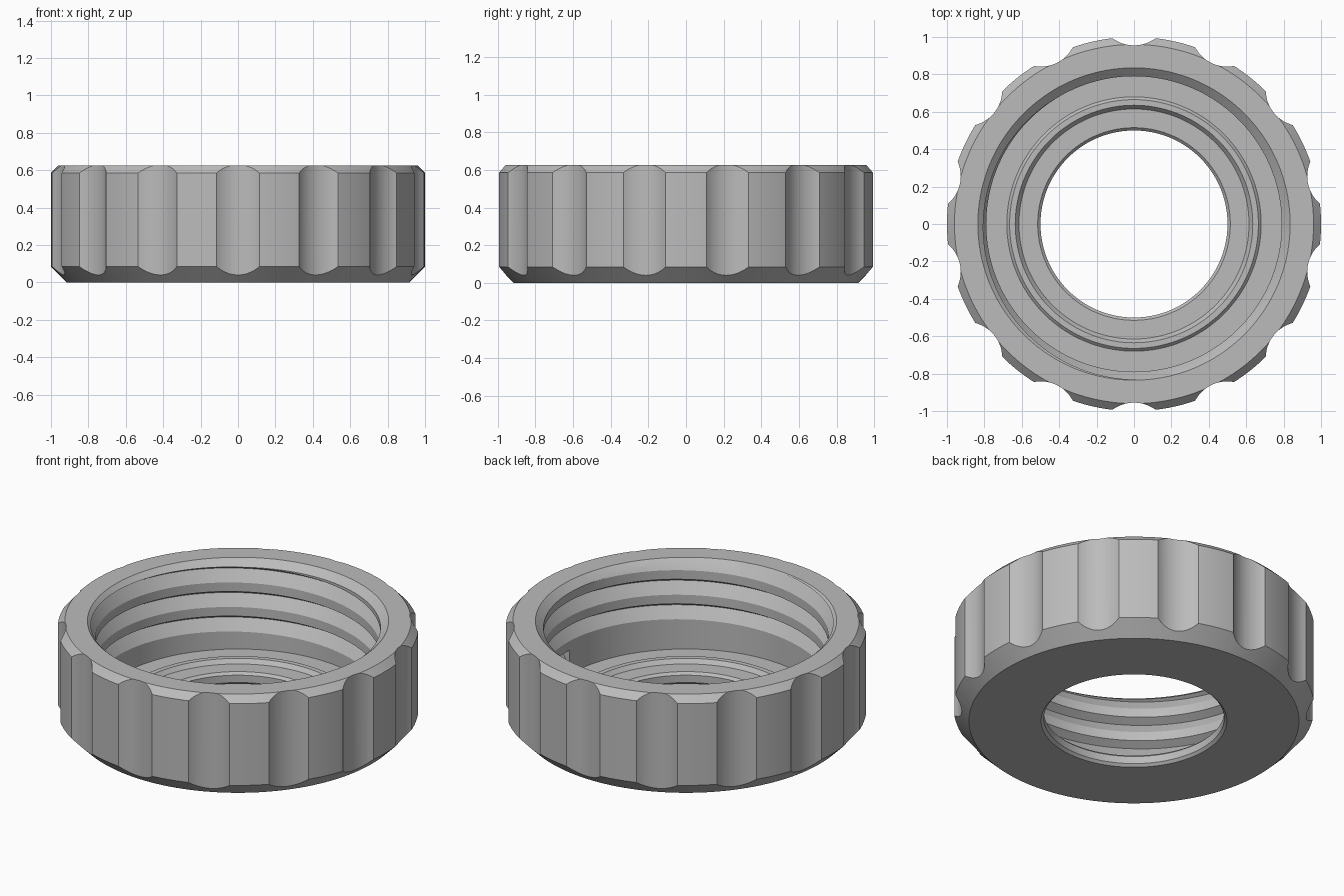
import bpy, bmesh
from math import sin, cos, pi, radians

cube = bpy.data.objects.get("Cube")
if cube:
    bpy.data.objects.remove(cube, do_unlink=True)

SEGMENTS = 140
GRIPS = 14
PITCH = 0.15

grey = bpy.data.materials.new("plain grey")
grey.use_nodes = True
colour = (0.5, 0.5, 0.5, 1)
grey.diffuse_color = colour
grey.node_tree.nodes["Principled BSDF"].inputs["Base Color"].default_value = colour


def make_object(name, bm):
    bmesh.ops.recalc_face_normals(bm, faces=bm.faces)
    mesh = bpy.data.meshes.new(name)
    bm.to_mesh(mesh)
    bm.free()
    mesh.materials.append(grey)
    obj = bpy.data.objects.new(name, mesh)
    bpy.context.collection.objects.link(obj)
    return obj


def sweep(name, profile, steps, rise=0.0, closed=True):
    """Turn a closed (radius, z) profile about z, climbing by rise per step."""
    bm = bmesh.new()
    rings = []
    for i in range(steps if closed else steps + 1):
        a = 2 * pi * i / SEGMENTS
        rings.append([bm.verts.new((r * cos(a), r * sin(a), z + rise * i))
                      for r, z in profile])
    pairs = list(zip(rings, rings[1:]))
    if closed:
        pairs.append((rings[-1], rings[0]))
    n = len(profile)
    for p, q in pairs:
        for j in range(n):
            k = (j + 1) % n
            bm.faces.new((p[j], q[j], q[k], p[k]))
    if not closed:
        bm.faces.new(rings[0])
        bm.faces.new(rings[-1])
    return make_object(name, bm)


def cut(target, cutter):
    cutter.hide_render = True
    mod = target.modifiers.new("cut", 'BOOLEAN')
    mod.operation = 'DIFFERENCE'
    mod.solver = 'EXACT'
    mod.object = cutter
    bpy.context.view_layer.objects.active = target
    bpy.ops.object.modifier_apply(modifier=mod.name)
    bpy.data.objects.remove(cutter, do_unlink=True)


# Ring body: outer chamfers, threaded bore, sealing ridge and centre hole
body_profile = [
    (0.515, 0.0), (0.915, 0.0), (1.0, 0.085), (1.0, 0.585), (0.96, 0.625),
    (0.835, 0.625), (0.79, 0.585), (0.79, 0.085),
    (0.68, 0.085), (0.665, 0.1), (0.635, 0.1), (0.615, 0.075),
    (0.515, 0.075), (0.5, 0.06), (0.5, 0.015)]
nut = sweep("ring_nut", body_profile, SEGMENTS)

# Internal thread: a right-handed groove that runs out through the top
groove_profile = [(0.78, 0.124), (0.835, 0.207), (0.78, 0.24)]
cut(nut, sweep("thread_cutter", groove_profile, int(SEGMENTS * 3.45),
               rise=PITCH / SEGMENTS, closed=False))

# Finger scallops around the outside
bm = bmesh.new()
for i in range(GRIPS):
    a = pi / 2 + 2 * pi * i / GRIPS
    made = bmesh.ops.create_cone(bm, cap_ends=True, segments=64, radius1=0.193,
                                 radius2=0.193, depth=1.2)
    bmesh.ops.translate(bm, verts=made["verts"],
                        vec=(1.148 * cos(a), 1.148 * sin(a), 0.3))
cut(nut, make_object("scallop_cutter", bm))

# Smooth curves with crisp edges
bpy.ops.object.select_all(action='DESELECT')
nut.select_set(True)
bpy.context.view_layer.objects.active = nut
bpy.ops.object.shade_smooth_by_angle(angle=radians(15))
